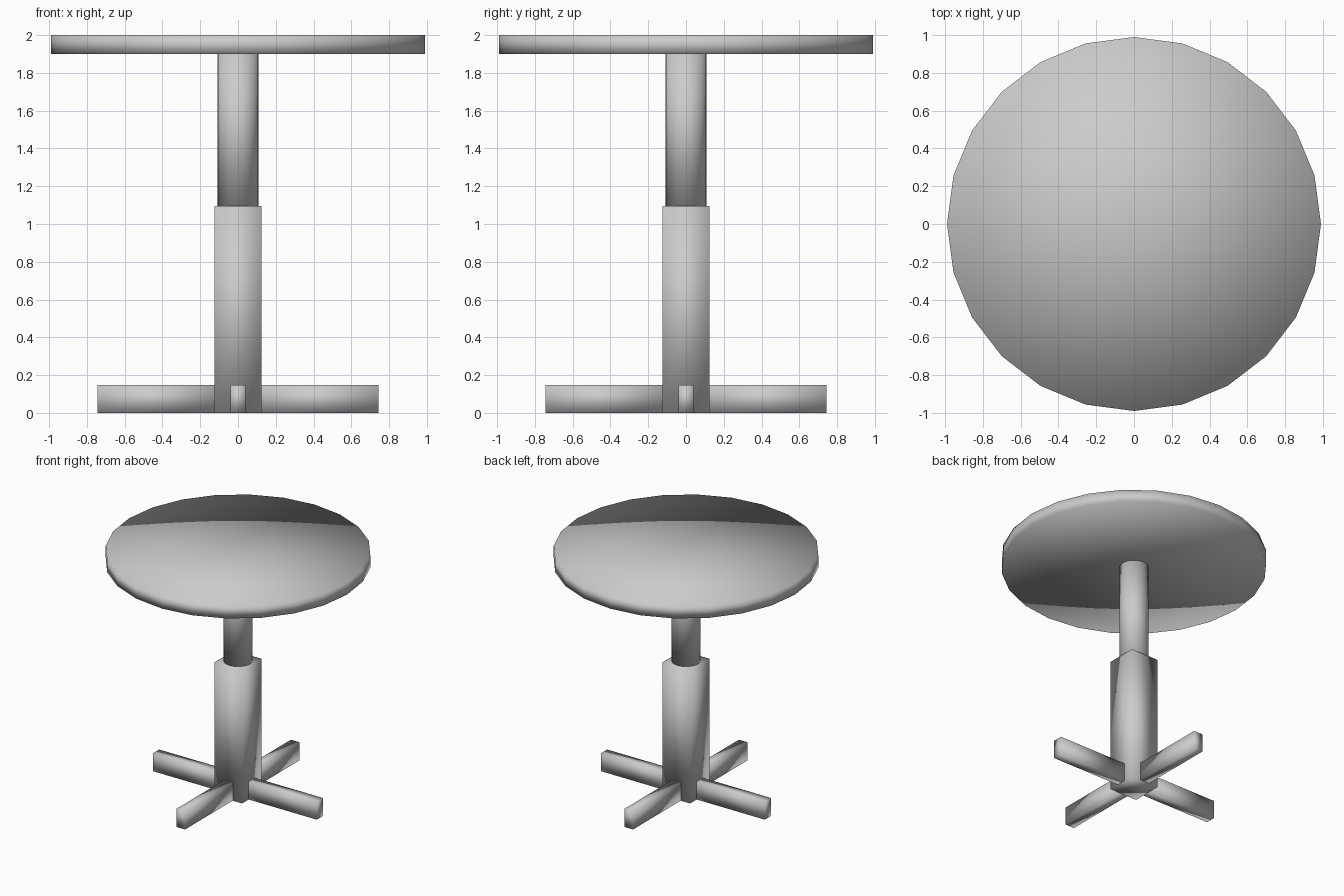
import bpy, math

if "Cube" in bpy.data.objects:
    bpy.data.objects.remove(bpy.data.objects["Cube"])


def cylinder(name, radius, z0, z1, sides=24):
    bpy.ops.mesh.primitive_cylinder_add(
        vertices=sides, radius=radius, depth=z1 - z0,
        end_fill_type='TRIFAN', location=(0, 0, (z0 + z1) / 2))
    bpy.context.object.name = name
    bpy.ops.object.shade_smooth()


def box(name, x0, x1, width, z0, z1, angle=0.0):
    # box spanning x0..x1, then turned about the z axis
    mid = (x0 + x1) / 2
    bpy.ops.mesh.primitive_cube_add(
        size=1, location=(mid * math.cos(angle), mid * math.sin(angle), (z0 + z1) / 2),
        rotation=(0, 0, angle))
    obj = bpy.context.object
    obj.name = name
    obj.scale = (x1 - x0, width, z1 - z0)
    bpy.ops.object.transform_apply(location=False, rotation=True, scale=True)
    # the whole model is softly shaded, even across its corners
    bpy.ops.object.shade_smooth()


# Round top and the slim column beneath it
cylinder("table_top", 0.99, 1.90, 2.0)
cylinder("upper_column", 0.109, 1.09, 1.90)

# Square lower post
box("lower_post", -0.125, 0.125, 0.25, 0, 1.095)

# Four feet in a cross, butting against the post
for i, side in enumerate(("right", "back", "left", "front")):
    box(f"{side}_foot", 0.125, 0.745, 0.08, 0, 0.148, i * math.pi / 2)
